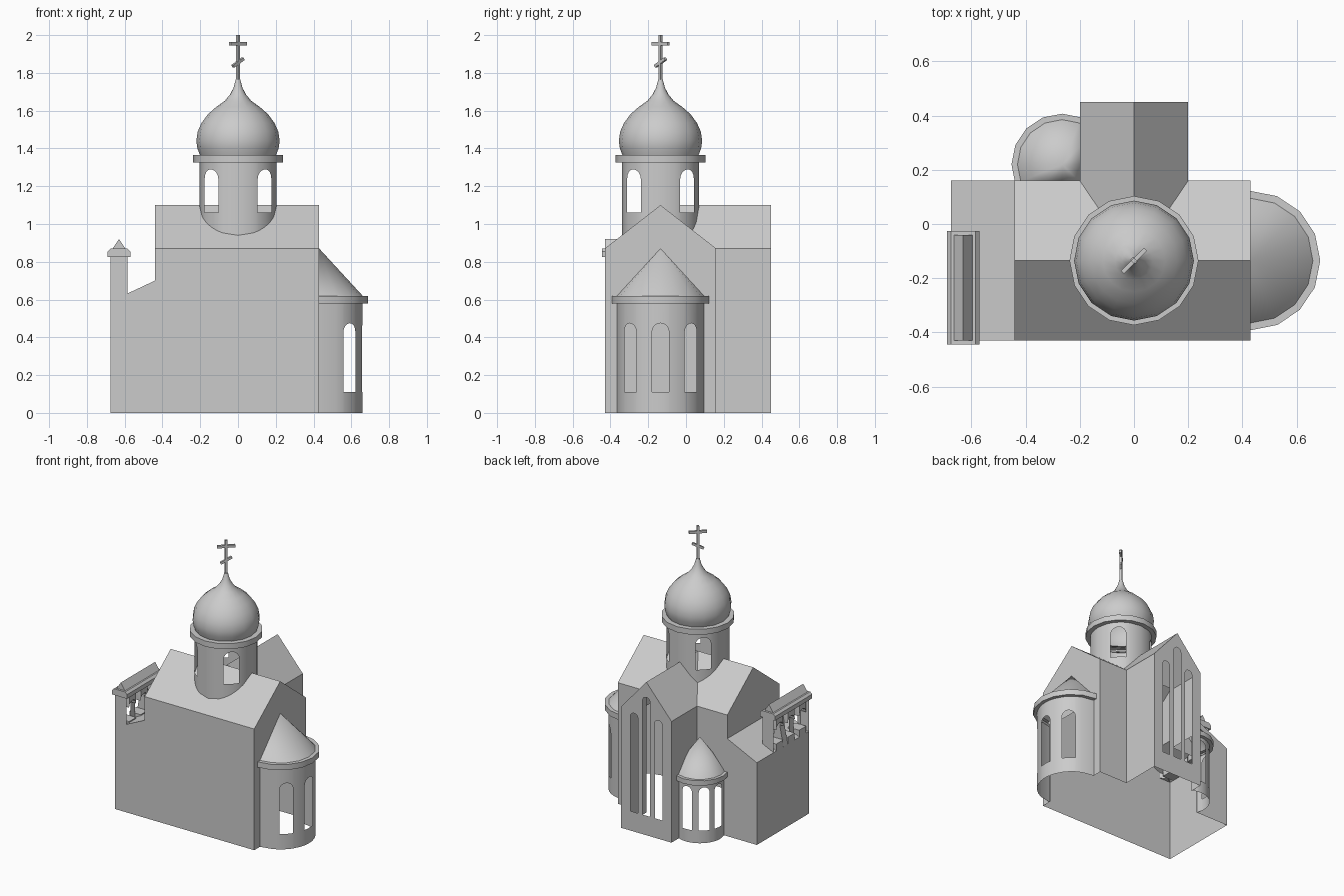
import bpy, bmesh, math
from mathutils import Vector, Matrix

if "Cube" in bpy.data.objects:
    bpy.data.objects.remove(bpy.data.objects["Cube"], do_unlink=True)

stone = bpy.data.materials.new("pale_stone")
stone.use_nodes = True
stone.diffuse_color = (0.6, 0.6, 0.6, 1)
stone.node_tree.nodes["Principled BSDF"].inputs["Base Color"].default_value = (0.6, 0.6, 0.6, 1)

# Plan of the building
W, E, S, N = -0.44, 0.43, -0.43, 0.16
MID = (S + N) / 2
EAVE, RIDGE = 0.87, 1.1
WING, WING_N = 0.2, 0.45
ANNEX_W, ANNEX_LOW, ANNEX_HIGH = -0.675, 0.59, 0.70


def finish(name, bm, smooth=False):
    bmesh.ops.remove_doubles(bm, verts=bm.verts, dist=1e-5)
    bmesh.ops.recalc_face_normals(bm, faces=bm.faces)
    mesh = bpy.data.meshes.new(name)
    bm.to_mesh(mesh)
    bm.free()
    mesh.materials.append(stone)
    ob = bpy.data.objects.new(name, mesh)
    bpy.context.collection.objects.link(ob)
    if smooth:
        bpy.ops.object.select_all(action='DESELECT')
        ob.select_set(True)
        bpy.context.view_layer.objects.active = ob
        bpy.ops.object.shade_smooth_by_angle(angle=math.radians(35))
    return ob


def polygons(name, faces):
    bm = bmesh.new()
    for pts in faces:
        bm.faces.new([bm.verts.new(p) for p in pts])
    return finish(name, bm)


def arch(c, hw, low, top):
    return (c, hw, low, top - hw, hw)


def doorway(c, hw, top):
    return (c, hw, 0, top, 0)


def wall(name, place, u0, u1, top, holes=(), extra=(), low=0.0, smooth=False):
    """Wall built in columns along u, leaving arched or square holes."""
    cuts = {round(u, 5) for u in (u0, u1, *extra)}
    for c, hw, *_ in holes:
        cuts = {u for u in cuts if u in (u0, u1) or abs(u - c) >= hw}
        cuts |= {round(c - hw * math.cos(math.pi * i / 8), 5) for i in range(9)}
    cuts = sorted(u for u in cuts if u0 - 1e-4 <= u <= u1 + 1e-4)
    bm = bmesh.new()

    def panel(a, b, za, zb, ta, tb):
        pts = [place(a, za), place(b, zb), place(b, tb), place(a, ta)]
        bm.faces.new([bm.verts.new(p) for p in pts])

    for a, b in zip(cuts, cuts[1:]):
        hole = next((h for h in holes if abs((a + b) / 2 - h[0]) < h[1]), None)
        if hole is None:
            panel(a, b, low, low, top(a), top(b))
            continue
        c, hw, sill, spring, rise = hole
        za, zb = (spring + rise * math.sqrt(max(0, 1 - ((u - c) / hw) ** 2)) for u in (a, b))
        if sill > low:
            panel(a, b, low, low, sill, sill)
        panel(a, b, za, zb, top(a), top(b))
    return finish(name, bm, smooth)


def round_wall(name, cx, cy, r, deg0, deg1, low, high, window_degs, hw, sill, head):
    arc = lambda d: round(math.radians(d) * r, 5)
    place = lambda u, z: (cx + r * math.cos(u / r), cy + r * math.sin(u / r), z)
    first = math.ceil(deg0 / 22.5)
    steps = [arc(22.5 * i) for i in range(first, int(deg1 // 22.5) + 1)]
    return wall(name, place, arc(deg0), arc(deg1), lambda u: high,
                [arch(arc(d), hw, sill, head) for d in window_degs], steps, low, True)


def lathe(name, cx, cy, profile, clips=()):
    """Sixteen-sided turned part; clips are (point, normal) planes to trim behind."""
    bm = bmesh.new()
    vs = [bm.verts.new((cx + r, cy, z)) for r, z in profile]
    es = [bm.edges.new(p) for p in zip(vs, vs[1:])]
    bmesh.ops.spin(bm, geom=vs + es, cent=(cx, cy, 0), axis=(0, 0, 1),
                   angle=math.tau, steps=16)
    bmesh.ops.remove_doubles(bm, verts=bm.verts, dist=1e-4)
    for point, normal in clips:
        bmesh.ops.bisect_plane(bm, geom=bm.verts[:] + bm.edges[:] + bm.faces[:],
                               plane_co=point, plane_no=normal, clear_inner=True)
    return finish(name, bm, True)


def box(name, centre, size, turn=None):
    bm = bmesh.new()
    bmesh.ops.create_cube(bm, size=1)
    bm.transform(Matrix.Translation(centre) @ (turn or Matrix()) @ Matrix.Diagonal((*size, 1)))
    return finish(name, bm)


def prism(name, profile, y0, y1):
    bm = bmesh.new()
    face = bm.faces.new([bm.verts.new((x, y0, z)) for x, z in profile])
    out = bmesh.ops.extrude_face_region(bm, geom=[face])["geom"]
    bmesh.ops.translate(bm, verts=[v for v in out if isinstance(v, bmesh.types.BMVert)],
                        vec=(0, y1 - y0, 0))
    return finish(name, bm)


def along_x(y):
    return lambda u, z: (u, y, z)


def along_y(x):
    return lambda u, z: (x, u, z)


eave = lambda u: EAVE
gable = lambda u: RIDGE - (RIDGE - EAVE) * abs(u - MID) / (N - MID)
wing_gable = lambda u: RIDGE - (RIDGE - EAVE) * abs(u) / WING
shed = lambda u: ANNEX_LOW + (ANNEX_HIGH - ANNEX_LOW) * (u - ANNEX_W) / (W - ANNEX_W)

# Main hall walls
wall("hall_front_wall", along_x(S), W, E, eave)
wall("hall_left_wall", along_y(E), S, N, gable, [doorway(MID, 0.22, 0.58)], [MID])
wall("hall_right_gable", along_y(W), S, N, gable, extra=[MID], low=ANNEX_HIGH)
wall("hall_back_wall_left", along_x(N), WING, E, eave)
wall("hall_back_wall_right", along_x(N), W, -WING, eave, [doorway(-0.305, 0.105, 0.42)])

# Back wing with three tall slits
wall("wing_back_wall", along_x(WING_N), -WING, WING, wing_gable,
     [arch(-0.097, 0.03, 0.14, 0.85), arch(0, 0.03, 0.14, 0.99), arch(0.097, 0.03, 0.14, 0.85)])
wall("wing_left_wall", along_y(WING), N, WING_N, eave)
wall("wing_right_wall", along_y(-WING), N, WING_N, eave, [doorway(0.26, 0.1, 0.42)])

# Crossing gable roofs
polygons("hall_roof", [
    [(W, S, EAVE), (E, S, EAVE), (E, MID, RIDGE), (W, MID, RIDGE)],
    [(W, N, EAVE), (-WING, N, EAVE), (0, MID, RIDGE), (W, MID, RIDGE)],
    [(E, N, EAVE), (WING, N, EAVE), (0, MID, RIDGE), (E, MID, RIDGE)]])
polygons("wing_roof", [
    [(0, WING_N, RIDGE), (0, MID, RIDGE), (s * WING, N, EAVE), (s * WING, WING_N, EAVE)]
    for s in (-1, 1)])

# Low annexe with shed roof
for side, y in (("front", S), ("back", N)):
    wall("annexe_%s_wall" % side, along_x(y), ANNEX_W, W, shed)
wall("annexe_right_wall", along_y(ANNEX_W), S, N, lambda u: ANNEX_LOW)
polygons("annexe_roof", [[(ANNEX_W, S, ANNEX_LOW), (W, S, ANNEX_HIGH),
                          (W, N, ANNEX_HIGH), (ANNEX_W, N, ANNEX_LOW)]])

# Bell wall with three arches and a small gabled cap
bell = wall("bell_wall", along_y(-0.63), S, -0.03, lambda u: 0.83,
            [arch(MID - 0.095 + d, 0.04, 0.64, 0.78) for d in (-0.13, 0, 0.13)], low=ANNEX_LOW)
thick = bell.modifiers.new("thickness", 'SOLIDIFY')
thick.thickness, thick.offset = 0.09, 0
prism("bell_cap", [(-0.69, 0.825), (-0.57, 0.825), (-0.57, 0.855),
                   (-0.585, 0.87), (-0.675, 0.87), (-0.69, 0.855)], -0.445, -0.025)
prism("bell_cap_roof", [(-0.667, 0.865), (-0.593, 0.865), (-0.63, 0.92)], -0.43, -0.04)

# Large apse on the left end
round_wall("apse_wall", E, MID, 0.23, -90, 90, 0, 0.6, (-45, 0, 45), 0.045, 0.11, 0.475)
lathe("apse_roof", E, MID, [(0.228, 0.58), (0.257, 0.58), (0.257, 0.62), (0.23, 0.62), (0, EAVE)],
      [((E, 0, 0), (1, 0, 0))])

# Small apse in the back right corner
TX, TY = -0.265, 0.22
round_wall("corner_apse_wall", TX, TY, 0.16, 66, 202, 0, 0.44, (93, 135, 174), 0.036, 0.09, 0.40)
lathe("corner_apse_roof", TX, TY,
      [(0.158, 0.425), (0.187, 0.425), (0.187, 0.46), (0.165, 0.46), (0, 0.69)],
      [((-WING, 0, 0), (-1, 0, 0)), ((0, N, 0), (0, 1, 0))])

# Drum, cornice and onion dome
round_wall("drum", 0, MID, 0.205, 0, 360, 0.92, 1.34, (45, 135, 225, 315), 0.052, 1.06, 1.29)
lathe("drum_cornice", 0, MID, [(0.2, 1.325), (0.238, 1.325), (0.238, 1.365), (0.19, 1.365)])
lathe("onion_dome", 0, MID, [(0.2, 1.36), (0.215, 1.40), (0.221, 1.44), (0.213, 1.49), (0.193, 1.535),
                             (0.16, 1.58), (0.115, 1.62), (0.07, 1.652), (0.043, 1.685),
                             (0.024, 1.72), (0.012, 1.765), (0, 1.765)])

# Cross, turned to face the diagonal
turn = Matrix.Rotation(math.radians(45), 4, 'Z')
box("cross_post", (0, MID, 1.875), (0.016, 0.016, 0.25), turn)
box("cross_bar", (0, MID, 1.955), (0.12, 0.016, 0.018), turn)
box("cross_slant_bar", (0, MID, 1.855), (0.085, 0.016, 0.016),
    turn @ Matrix.Rotation(math.radians(-28), 4, 'Y'))
